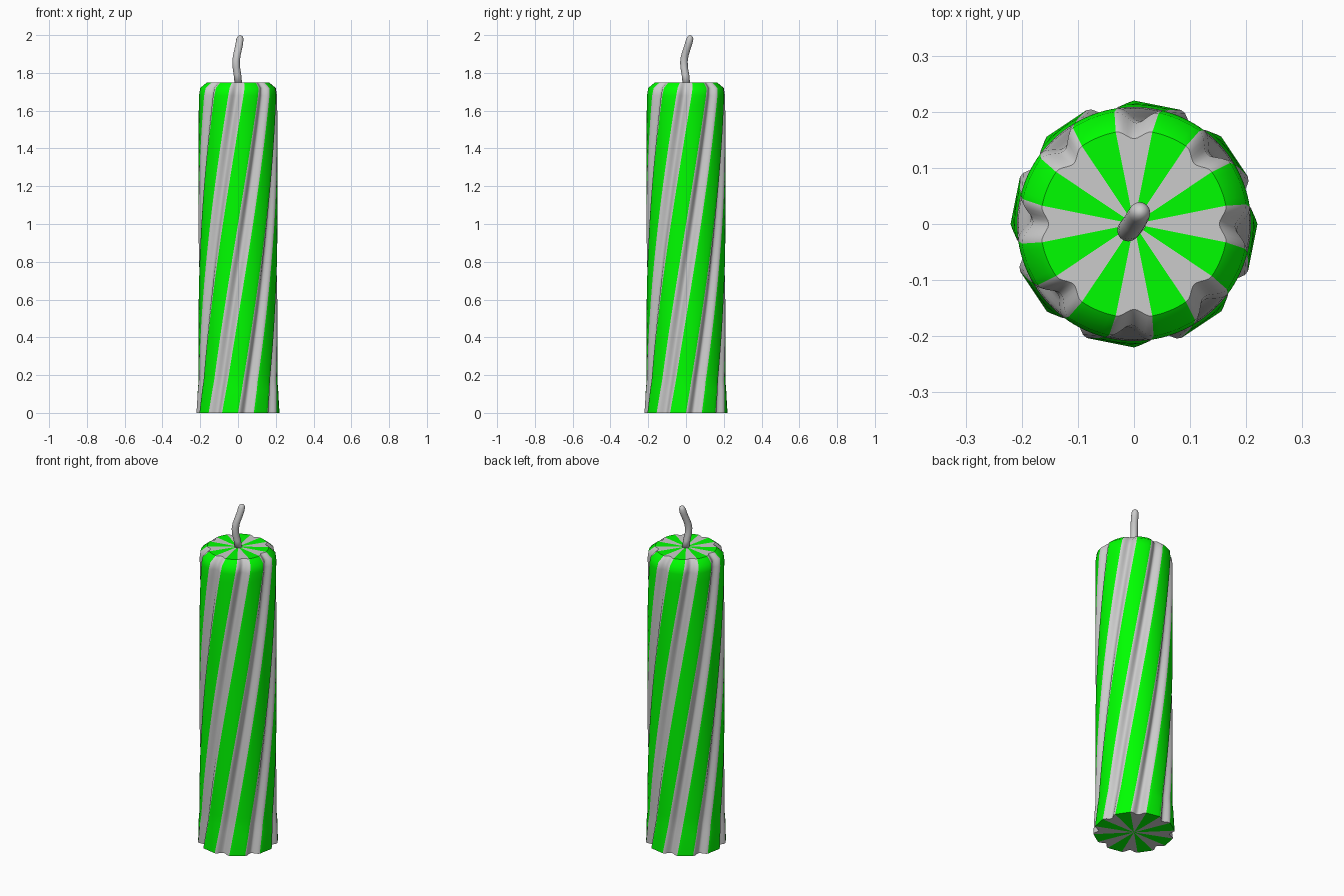
import bpy, bmesh, math

if "Cube" in bpy.data.objects:
    bpy.data.objects.remove(bpy.data.objects["Cube"])

FLUTES = 8
TWIST = math.radians(78.75)
START = math.radians(-11.25)      # centre of a green rib at the bottom
TOP = 1.75
HALF = 11.25                      # half the width of a stripe in degrees
GREEN, GREY = 6, 10               # strips across a green rib and a grey groove

# one flute: (angle offset in degrees, groove depth fraction)
FLUTE = [(-HALF + 2 * HALF * i / GREEN, 0) for i in range(GREEN)]
FLUTE += [(HALF + 2 * HALF * i / GREY, 0.5 - 0.5 * math.cos(2 * math.pi * i / GREY))
          for i in range(GREY)]

# height, rib radius, groove depth
levels = [(0, 0.22, 0.028), (0.12, 0.213, 0.026)]
levels += [(0.12 + 1.56 * i / 30, 0.2085, 0.025) for i in range(1, 31)]
levels += [(1.72, 0.203, 0.023), (TOP, 0.167, 0.015)]


def material(name, color):
    m = bpy.data.materials.new(name)
    m.diffuse_color = color
    m.use_nodes = True
    m.node_tree.nodes["Principled BSDF"].inputs["Base Color"].default_value = m.diffuse_color
    return m


def make_object(name, bm):
    me = bpy.data.meshes.new(name)
    bmesh.ops.recalc_face_normals(bm, faces=bm.faces)
    for f in bm.faces:
        f.smooth = True
    bm.to_mesh(me)
    bm.free()
    ob = bpy.data.objects.new(name, me)
    bpy.context.collection.objects.link(ob)
    return ob


# twisted, fluted wax body
bm = bmesh.new()
rings = []
for z, r, depth in levels:
    turn = START + TWIST * z / TOP
    ring = []
    for k in range(FLUTES):
        for deg, d in FLUTE:
            a = turn + math.radians(deg + 45 * k)
            rad = r - depth * d
            if z == 0 and abs(deg) < HALF:      # ribs end in a straight edge at the foot
                rad *= math.cos(math.radians(HALF)) / math.cos(math.radians(deg))
            ring.append(bm.verts.new((rad * math.cos(a), rad * math.sin(a), z)))
    rings.append(ring)
n = len(rings[0])
bottom = bm.verts.new((0, 0, 0))
top = bm.verts.new((0, 0, TOP))
for i in range(n):
    j = (i + 1) % n
    faces = [bm.faces.new((lo[i], lo[j], hi[j], hi[i])) for lo, hi in zip(rings, rings[1:])]
    faces.append(bm.faces.new((rings[0][j], rings[0][i], bottom)))
    faces.append(bm.faces.new((rings[-1][i], rings[-1][j], top)))
    for f in faces:
        f.material_index = 1 if i % len(FLUTE) < GREEN else 0
# only the foot and the top rim stay sharp
for ring in (rings[0], rings[-1]):
    for i in range(n):
        bm.edges.get((ring[i], ring[(i + 1) % n])).smooth = False
body = make_object("candle_body", bm)
body.data.materials.append(None)
body.data.materials.append(material("green_wax", (0.0, 1.0, 0.0, 1)))

# bent wick with a rounded tip: (x, y, z, radius)
path = [(0.002, 0.002, 1.74, 0.02), (-0.003, -0.003, 1.79, 0.02),
        (-0.009, -0.01, 1.83, 0.02), (-0.010, -0.011, 1.86, 0.02),
        (-0.007, -0.007, 1.89, 0.02), (0.001, 0.004, 1.925, 0.02),
        (0.007, 0.014, 1.955, 0.02), (0.010, 0.020, 1.98, 0.019),
        (0.011, 0.021, 1.992, 0.014), (0.011, 0.021, 1.998, 0.007)]
bm = bmesh.new()
SIDES = 16
rings = [[bm.verts.new((x + r * math.cos(2 * math.pi * s / SIDES),
                        y + r * math.sin(2 * math.pi * s / SIDES), z))
          for s in range(SIDES)] for x, y, z, r in path]
for lo, hi in zip(rings, rings[1:]):
    for s in range(SIDES):
        t = (s + 1) % SIDES
        bm.faces.new((lo[s], lo[t], hi[t], hi[s]))
tip = bm.verts.new((0.011, 0.021, 2.0))
for s in range(SIDES):
    bm.faces.new((rings[-1][s], rings[-1][(s + 1) % SIDES], tip))
bm.faces.new(rings[0][::-1])
make_object("wick", bm)
